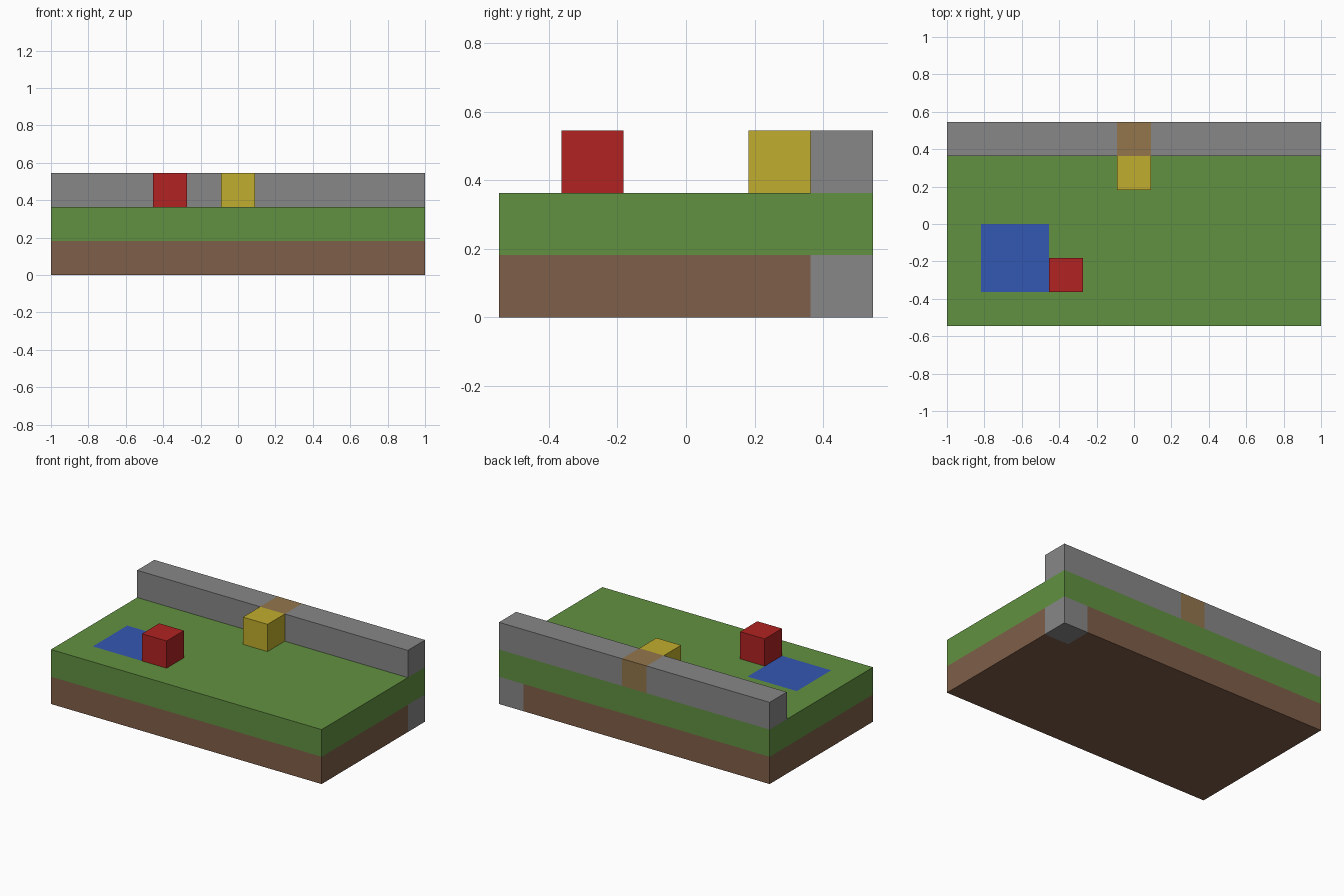
import bpy
import bmesh
from mathutils import Vector

default_cube = bpy.data.objects.get("Cube")
if default_cube:
    bpy.data.objects.remove(default_cube, do_unlink=True)

U = 2 / 11  # one block; the model is 11 x 6 x 3 blocks
ORIGIN = Vector((-5.5, -3, 0))


def make_material(name, rgb):
    """Flat material from 8-bit screen colour, converted to linear."""
    linear = [((c / 255 + 0.055) / 1.055) ** 2.4 for c in rgb]
    mat = bpy.data.materials.new(name)
    mat.use_nodes = True
    mat.diffuse_color = (*linear, 1)
    mat.node_tree.nodes["Principled BSDF"].inputs["Base Color"].default_value = (*linear, 1)
    return mat


grass = make_material("grass green", (98, 145, 65))
soil = make_material("soil brown", (127, 94, 72))
stone = make_material("stone grey", (135, 135, 135))
wood = make_material("wood tan", (147, 118, 76))
red = make_material("red", (178, 34, 34))
yellow = make_material("yellow", (193, 174, 46))
water = make_material("water blue", (52, 87, 178))


def block(name, start, size, base, accent=None, region=None):
    """Box in block units; faces centred inside region (low, high) get the accent."""
    low, size = Vector(start), Vector(size)
    bm = bmesh.new()
    bmesh.ops.create_cube(bm, size=1)
    for v in bm.verts:
        v.co = (low + (v.co + Vector((0.5, 0.5, 0.5))) * size + ORIGIN) * U
    if region:
        bounds = [(Vector(p) + ORIGIN) * U for p in region]
        for corner in bounds:
            for axis in range(3):
                normal = Vector((0, 0, 0))
                normal[axis] = 1
                bmesh.ops.bisect_plane(bm, geom=bm.verts[:] + bm.edges[:] + bm.faces[:],
                                       dist=0.0001, plane_co=corner, plane_no=normal)
        for face in bm.faces:
            c = face.calc_center_median()
            inside = all(bounds[0][i] - 0.001 < c[i] < bounds[1][i] + 0.001 for i in range(3))
            face.material_index = int(inside)
    mesh = bpy.data.meshes.new(name)
    bm.to_mesh(mesh)
    bm.free()
    for mat in (base, accent):
        if mat:
            mesh.materials.append(mat)
    obj = bpy.data.objects.new(name, mesh)
    bpy.context.collection.objects.link(obj)
    return obj


# Ground layers: soil with a stone corner, grass with a flush pond
block("soil_layer", (0, 0, 0), (11, 6, 1), soil, stone, ((10, 5, 0), (11, 6, 1)))
block("grass_layer", (0, 0, 1), (11, 6, 1), grass, water, ((1, 1, 1), (3, 3, 2)))

# Back wall with a wooden middle section
block("back_wall", (0, 5, 2), (11, 1, 1), stone, wood, ((5, 5, 2), (6, 6, 3)))

# Single blocks on the grass
block("red_block", (3, 1, 2), (1, 1, 1), red)
block("yellow_block", (5, 4, 2), (1, 1, 1), yellow)
